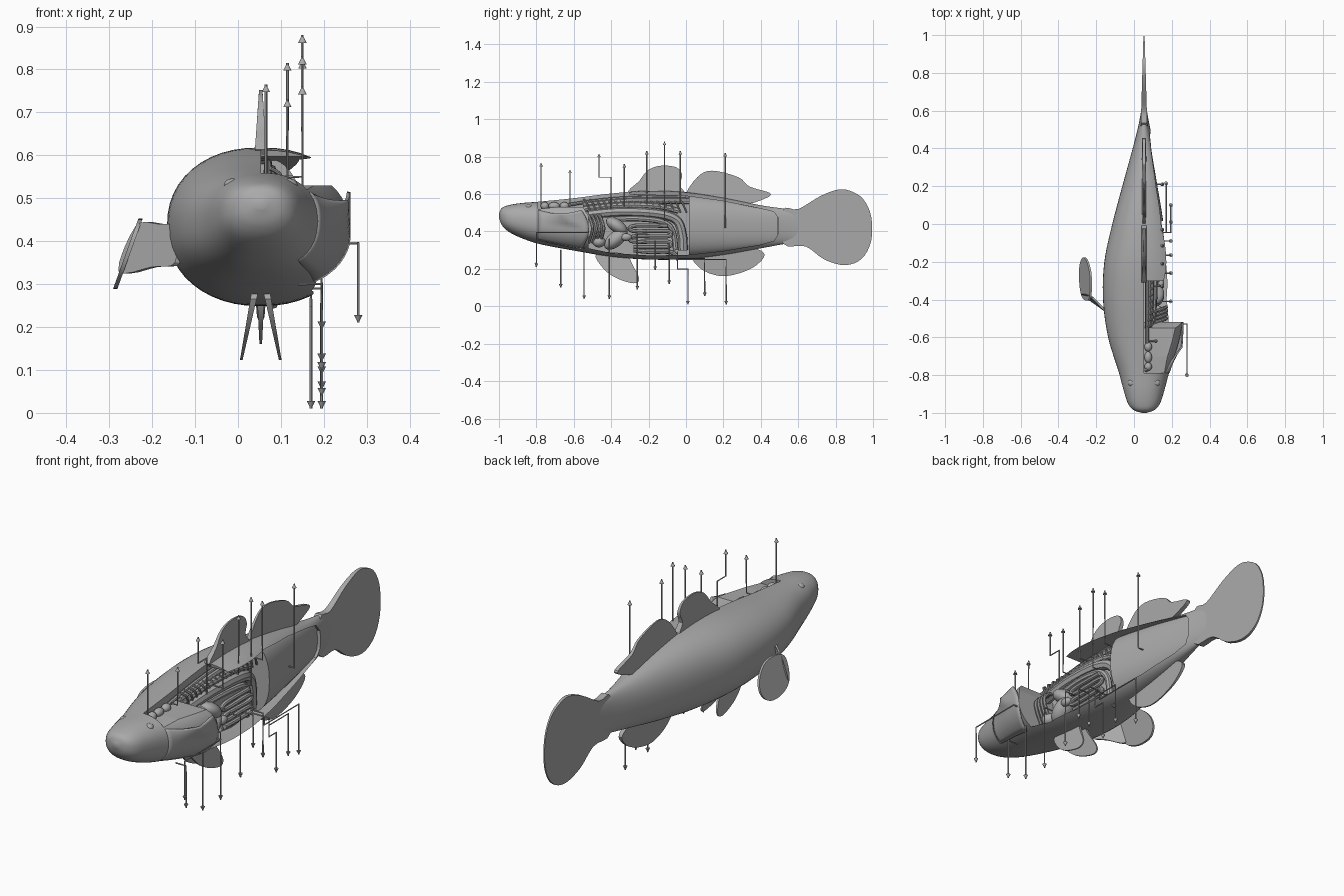
import bpy, bmesh, math
from mathutils import Vector

cube = bpy.data.objects.get("Cube")
if cube:
    bpy.data.objects.remove(cube)

grey = bpy.data.materials.new("plain grey")
grey.use_nodes = True
grey.diffuse_color = (0.4, 0.4, 0.4, 1)
grey.node_tree.nodes["Principled BSDF"].inputs["Base Color"].default_value = (0.4, 0.4, 0.4, 1)
MID = 0.053  # centre plane of the fish


def finish(ob, angle=40):
    ob.data.materials.clear()
    ob.data.materials.append(grey)
    bpy.ops.object.select_all(action='DESELECT')
    ob.select_set(True)
    bpy.context.view_layer.objects.active = ob
    bpy.ops.object.shade_smooth_by_angle(angle=math.radians(angle))
    return ob


def from_bmesh(name, bm):
    bmesh.ops.recalc_face_normals(bm, faces=bm.faces)
    me = bpy.data.meshes.new(name)
    bm.to_mesh(me)
    bm.free()
    ob = bpy.data.objects.new(name, me)
    bpy.context.collection.objects.link(ob)
    return ob


def smooth(pts, closed=False, steps=6):
    """Catmull-Rom curve through the points."""
    p = [Vector(q) for q in pts]
    n = len(p)
    out = []
    for i in range(n if closed else n - 1):
        if closed:
            a, b, c, d = (p[(i + k) % n] for k in (-1, 0, 1, 2))
        else:
            a, b, c, d = (p[min(max(i + k, 0), n - 1)] for k in (-1, 0, 1, 2))
        for s in range(steps):
            t = s / steps
            out.append(0.5 * (2 * b + (c - a) * t + (2 * a - 5 * b + 4 * c - d) * t * t
                              + (3 * b - a - 3 * c + d) * t ** 3))
    return out if closed else out + [p[-1]]


# Body stations: y, half width, bottom, top
STATIONS = smooth([Vector(s) for s in (
    (-1.0, .012, .475, .495), (-.985, .055, .435, .525), (-.95, .085, .40, .54),
    (-.88, .108, .365, .552), (-.78, .135, .332, .56), (-.6, .19, .298, .578),
    (-.4, .217, .265, .603), (-.2, .21, .25, .618), (0, .168, .252, .61),
    (.2, .115, .275, .58), (.4, .06, .31, .54), (.52, .03, .332, .523), (.62, .012, .345, .51))])


def section(y):
    for a, b in zip(STATIONS, STATIONS[1:]):
        if y <= b[0]:
            return a.lerp(b, max(0, (y - a[0]) / (b[0] - a[0])))
    return STATIONS[-1]


def loft(name, stations, wide=1.0, tall=1.0, sides=48):
    bm = bmesh.new()
    rings = []
    for y, w, lo, hi in stations:
        ring = []
        for i in range(sides):
            a = math.tau * i / sides
            c, s = math.cos(a), math.sin(a)
            x = math.copysign(abs(c) ** .87, c) * w * wide
            z = math.copysign(abs(s) ** .87, s) * (hi - lo) / 2 * tall
            ring.append(bm.verts.new((MID + x, y, (lo + hi) / 2 + z)))
        rings.append(ring)
    for r, q in zip(rings, rings[1:]):
        for i in range(sides):
            j = (i + 1) % sides
            bm.faces.new((r[i], r[j], q[j], q[i]))
    bm.faces.new(rings[0])
    bm.faces.new(rings[-1])
    return from_bmesh(name, bm)


# Body with the side opened up to the centre plane
body = loft("body", STATIONS)
bm = bmesh.new()
opening = [(-.79, .8), (-.79, .52), (-.7, .53), (-.55, .53), (-.52, .48), (-.52, .31), (-.4, .285),
           (-.2, .272), (0, .274), (.2, .296), (.4, .33), (.47, .35), (.495, .39), (.495, .47),
           (.47, .505), (.4, .522), (.2, .562), (0, .59), (-.3, .597), (-.34, .8)]
face = bm.faces.new([bm.verts.new((MID, y, z)) for y, z in opening])
side = bmesh.ops.extrude_face_region(bm, geom=[face])
bmesh.ops.translate(bm, vec=(.5, 0, 0), verts=[g for g in side["geom"] if isinstance(g, bmesh.types.BMVert)])
cutter = from_bmesh("opening_cutter", bm)
cutter.hide_render = True
mod = body.modifiers.new("opening", 'BOOLEAN')
mod.object, mod.operation, mod.solver = cutter, 'DIFFERENCE', 'EXACT'
bpy.context.view_layer.objects.active = body
bpy.ops.object.modifier_apply(modifier="opening")
bpy.data.objects.remove(cutter)
finish(body, 35)

# Tail muscle set inside the opening
finish(loft("tail_muscle", [section(.015 + .0475 * i) for i in range(11)], .62, .93))

# Flared gill cover
bm = bmesh.new()
grid = []
for i in range(13):
    u = i / 12
    y = -.79 + .27 * u
    _, w, lo, hi = section(y)
    row = []
    for j in range(15):
        v = j / 14
        z = lo + .02 + (.515 - lo - .02) * v
        k = abs((z - (lo + hi) / 2) / ((hi - lo) / 2))
        x = w * max(0, 1 - k ** 2.3) ** (1 / 2.3)
        flare = u ** 1.5 * (.005 + .085 * max(0, v - .55) / .45)
        row.append(bm.verts.new((min(MID + x + .003 + flare, .262 - .012 * v * (1 - u)),
                                 y - .04 * u * (2 * v - 1) ** 2, z - .02 * math.sin(math.pi * u) * v ** 4)))
    grid.append(row)
for r, q in zip(grid, grid[1:]):
    for j in range(14):
        bm.faces.new((r[j], r[j + 1], q[j + 1], q[j]))
cover = from_bmesh("gill_cover", bm)
cover.modifiers.new("thickness", 'SOLIDIFY').thickness = .008
finish(cover)


def fin(name, pts, place, thick):
    """Thin plate from a y-z outline; place gives x, thick gives half thickness."""
    bm = bmesh.new()
    outline = [(p[0], p[1]) for p in smooth([(y, z, 0) for y, z in pts], True, 4)]
    sheets = [[bm.verts.new((place(y, z) + s * thick(y, z), y, z)) for y, z in outline] for s in (-1, 1)]
    for sheet in sheets:
        bm.faces.new(sheet)
    a, b = sheets
    for i in range(len(a)):
        j = (i + 1) % len(a)
        bm.faces.new((a[i], a[j], b[j], b[i]))
    return finish(from_bmesh(name, bm), 30)


def centre(y, z):
    return MID


# Fins on the centre line
fin("front_dorsal_fin", [(-.3, .6), (-.25, .67), (-.2, .73), (-.13, .752), (-.05, .742), (-.02, .7),
                         (-.035, .65), (-.02, .59)], centre, lambda y, z: .004 + max(0, .75 - z) * .07)
fin("rear_dorsal_fin", [(0, .59), (.06, .69), (.14, .725), (.28, .69), (.34, .64), (.45, .605),
                        (.42, .575), (.3, .545), (.1, .575)], centre, lambda y, z: .003 + max(0, .73 - z) * .05)
fin("anal_fin", [(.04, .27), (.08, .2), (.18, .162), (.28, .175), (.37, .215), (.42, .275),
                 (.36, .31), (.2, .3)], centre, lambda y, z: .003 + max(0, z - .16) * .05)
fin("tail_fin", [(.52, .515), (.6, .52), (.72, .59), (.82, .625), (.89, .612), (.95, .57), (.99, .48),
                 (.99, .35), (.94, .255), (.85, .22), (.74, .25), (.64, .32), (.52, .335)],
    centre, lambda y, z: .003 + max(0, 1 - y) * .03)

# Paired fins
for label, s in (("left", 1), ("right", -1)):
    fin(label + "_pelvic_fin", [(-.48, .28), (-.44, .2), (-.37, .15), (-.28, .123), (-.25, .145), (-.28, .21),
                                (-.33, .28)], lambda y, z: MID + s * (.016 + (.27 - z) * .2),
        lambda y, z: .003 + max(0, z - .12) * .03)
fin("right_pectoral_fin", [(-.4, .43), (-.33, .452), (-.25, .44), (-.19, .39), (-.18, .335), (-.22, .295),
                           (-.3, .29), (-.37, .315), (-.4, .36)],
    lambda y, z: -.228 - (.45 - z) * .36, lambda y, z: .005)
fin("right_pectoral_stalk", [(-.47, .43), (-.43, .44), (-.38, .435), (-.375, .33), (-.43, .34), (-.47, .35)],
    lambda y, z: -.14 - (y + .47) * (1 + (.44 - z) * 3.5), lambda y, z: .007)


def tube(name, pts, radius, curved=True):
    cu = bpy.data.curves.new(name, 'CURVE')
    cu.dimensions = '3D'
    cu.bevel_depth, cu.bevel_resolution, cu.use_fill_caps = radius, 2 if curved else 1, True
    path = smooth(pts, steps=5) if curved else [Vector(p) for p in pts]
    sp = cu.splines.new('POLY')
    sp.points.add(len(path) - 1)
    for p, q in zip(sp.points, path):
        p.co = (*q, 1)
    ob = bpy.data.objects.new(name, cu)
    bpy.context.collection.objects.link(ob)
    bpy.ops.object.select_all(action='DESELECT')
    ob.select_set(True)
    bpy.context.view_layer.objects.active = ob
    bpy.ops.object.convert(target='MESH')
    return finish(bpy.context.object)


def blob(name, at, size, tilt=0):
    bpy.ops.mesh.primitive_uv_sphere_add(segments=24, ring_count=14, location=at, rotation=(tilt, 0, 0))
    ob = bpy.context.object
    ob.name = name
    ob.scale = size
    return finish(ob)


# Eyes
for label, s in (("left", 1), ("right", -1)):
    blob(label + "_eye", (MID + s * .066, -.84, .53), (.02, .02, .016))

# Brain lobes and nerve
for i, (y, r) in enumerate(((-.755, .022), (-.705, .03), (-.65, .025))):
    blob("brain_lobe_%d" % i, (.075, y, .537), (.02, r, .02))
tube("nerve_cord", [(.07, -.64, .54), (.07, -.5, .562), (.07, -.3, .58), (.07, 0, .585)], .009)

# Spine and ribs
tube("spine", [(.075, -.55, .54), (.075, -.3, .562), (.075, .02, .562)], .016)
for i in range(17):
    y = -.53 + .032 * i
    tube("rib_%d" % i, [(.075, y - .015, .57), (.1, y, .55), (.095, y + .022, .5)], .005)

# Organs
tube("kidney", [(.08, -.55, .52), (.09, -.35, .54), (.09, -.15, .535), (.085, -.04, .51)], .016)
tube("swim_bladder", [(.09, -.52, .49), (.1, -.35, .505), (.1, -.15, .495), (.09, -.05, .46),
                      (.085, -.02, .38), (.08, -.015, .3)], .025)
tube("gonad", [(.1, -.4, .465), (.11, -.25, .468), (.11, -.12, .45), (.1, -.07, .4), (.1, -.055, .3)], .015)
blob("stomach", (.11, -.37, .43), (.05, .065, .035), -.6)
blob("liver", (.11, -.375, .36), (.05, .075, .04), .7)
blob("gall_bladder", (.14, -.32, .37), (.02, .03, .02))
blob("heart", (.12, -.465, .345), (.035, .035, .03))
coil = []
for i in range(5):
    ends = (-.28, -.1) if i % 2 else (-.1, -.28)
    coil += [(.125, y, .43 - .028 * i) for y in ends]
tube("intestine", coil, .011)
tube("intestine_end", [(.1, -.28, .3), (.1, -.2, .292), (.09, -.08, .29), (.08, -.04, .25)], .012)
for i in range(4):
    y = -.53 + .02 * i
    tube("gill_arch_%d" % i, [(.08, y, .5), (.15, y + .02, .46), (.17, y + .03, .41), (.12, y + .01, .34)], .009)


# Pointer lines with arrow tips
def pointer(name, pts):
    tube(name, pts, .0035, False)
    end = Vector(pts[-1])
    up = end.z > pts[-2][2]
    bpy.ops.mesh.primitive_cone_add(vertices=12, radius1=.01, radius2=.001, depth=.018,
                                    location=end - Vector((0, 0, .009 if up else -.009)),
                                    rotation=(0 if up else math.pi, 0, 0))
    bpy.context.object.name = name + "_tip"
    finish(bpy.context.object)


# Straight pointers: x, y, start height, end height, inner x
STRAIGHT = [(.065, -.775, .54, .765, .065), (.115, -.62, .55, .73, .08), (.15, -.33, .53, .76, .07),
            (.15, -.21, .55, .83, .08), (.15, -.115, .46, .88, .1), (.15, -.03, .55, .83, .08),
            (.15, .21, .42, .82, .1), (.195, -.67, .3, .1, .14), (.195, -.545, .4, .04, .14),
            (.195, -.41, .36, .04, .12), (.195, -.26, .38, .09, .12), (.195, -.165, .35, .195, .12),
            (.195, -.09, .33, .12, .12)]
for i, (x, y, lo, hi, inner) in enumerate(STRAIGHT):
    pointer("pointer_%d" % i, [(inner, y, lo), (x, y, lo), (x, y, hi)])
pointer("upper_bent_pointer", [(.08, -.4, .5), (.115, -.4, .5), (.115, -.4, .69), (.115, -.465, .69), (.115, -.465, .815)])
pointer("gill_cover_pointer", [(.24, -.53, .395), (.28, -.53, .395), (.28, -.8, .395), (.28, -.8, .21)])
for i, (x, y, z, drop) in enumerate(((.195, .01, .2, .01), (.195, .1, .255, .055), (.17, .215, .25, .01))):
    pointer("vent_pointer_%d" % i, [(.09, -.045, .29), (x, -.045, .29), (x, -.045, z), (x, y, z), (x, y, drop)])
